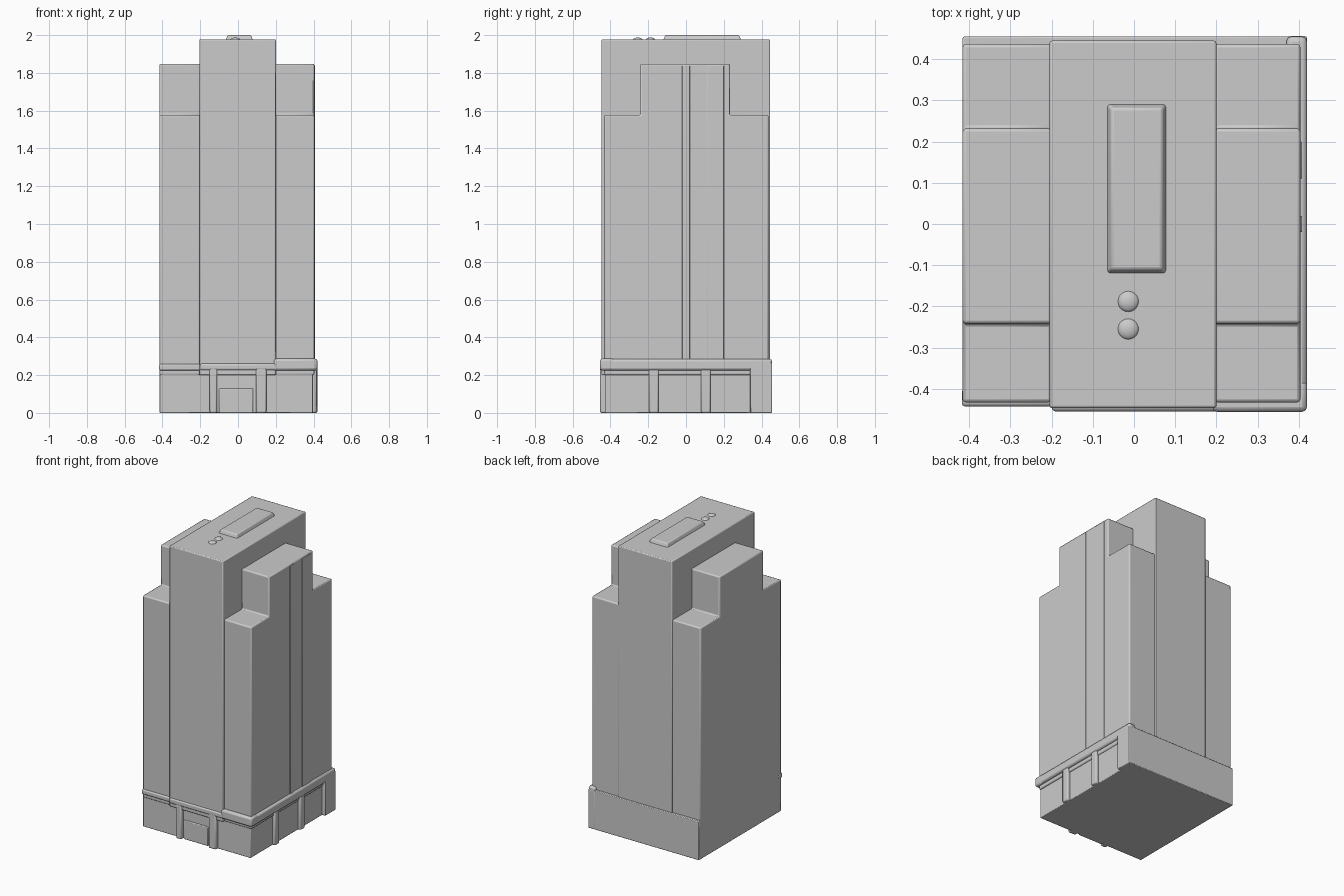
import bpy, bmesh
from mathutils import Vector

if "Cube" in bpy.data.objects:
    bpy.data.objects.remove(bpy.data.objects["Cube"])


def finish(name, bm, bevel=0.006, segments=2):
    bmesh.ops.recalc_face_normals(bm, faces=bm.faces)
    me = bpy.data.meshes.new(name)
    bm.to_mesh(me)
    bm.free()
    ob = bpy.data.objects.new(name, me)
    bpy.context.collection.objects.link(ob)
    if bevel:
        m = ob.modifiers.new("soft_edges", 'BEVEL')
        m.width, m.segments = bevel, segments
    bpy.ops.object.select_all(action='DESELECT')
    ob.select_set(True)
    bpy.context.view_layer.objects.active = ob
    bpy.ops.object.shade_smooth_by_angle(angle=0.6)
    return ob


def box(name, x, y, z, bevel=0.006, taper=0.0):
    bm = bmesh.new()
    bmesh.ops.create_cube(bm, size=1)
    for v in bm.verts:
        t = taper if v.co.z > 0 else 0
        cx, cy = sum(x) / 2, sum(y) / 2
        v.co = Vector((cx + v.co.x * (x[1] - x[0] - 2 * t),
                       cy + v.co.y * (y[1] - y[0] - 2 * t),
                       sum(z) / 2 + v.co.z * (z[1] - z[0])))
    return finish(name, bm, bevel)


def extrude_x(name, profile, x0, x1, bevel):
    bm = bmesh.new()
    f = bm.faces.new([bm.verts.new((x0, y, z)) for y, z in profile])
    ext = bmesh.ops.extrude_face_region(bm, geom=[f])["geom"]
    verts = [g for g in ext if isinstance(g, bmesh.types.BMVert)]
    bmesh.ops.translate(bm, verts=verts, vec=(x1 - x0, 0, 0))
    return finish(name, bm, bevel)


# Central tower slab
box("tower_core", (-0.205, 0.2), (-0.447, 0.445), (0.2, 1.977))

# Stepped side wings
step = [(-0.433, 0.2), (0.437, 0.2), (0.437, 1.577), (0.232, 1.577),
        (0.232, 1.848), (-0.242, 1.848), (-0.242, 1.577), (-0.433, 1.577)]
extrude_x("left_wing", step, -0.416, -0.2, 0.008)
extrude_x("right_wing", step, 0.195, 0.404, 0.008)

# Shallow ribs on the right wall
for i, (a, b) in enumerate([(-0.02, 0.02), (0.11, 0.20)]):
    box(f"wall_rib_{i}", (0.39, 0.408), (a, b), (0.25, 1.84), 0.003)

# Base body, recessed on the front and right
box("base_body", (-0.416, 0.396), (-0.43, 0.455), (0, 0.265), 0.004)

# Front and right string courses
box("front_band_right", (0.19, 0.42), (-0.456, -0.38), (0.225, 0.287), 0.012)
box("front_band_centre", (-0.2, 0.21), (-0.455, -0.4), (0.225, 0.262), 0.01)
box("front_band_left", (-0.418, -0.17), (-0.443, -0.4), (0.225, 0.258), 0.008)
box("right_band", (0.37, 0.42), (-0.456, 0.455), (0.225, 0.285), 0.012)

# Solid rear corner of the base
box("rear_corner_pier", (0.37, 0.42), (0.34, 0.456), (0, 0.265), 0.005)

# Ground floor pillars
for i, (a, b) in enumerate([(-0.15, -0.11), (0.095, 0.15)]):
    box(f"front_pillar_{i}", (a, b), (-0.455, -0.41), (0, 0.24), 0.008)
for i, (a, b) in enumerate([(-0.195, -0.145), (0.08, 0.13)]):
    box(f"right_pillar_{i}", (0.37, 0.416), (a, b), (0, 0.24), 0.008)

# Entrance panel
box("entrance_panel", (-0.1, 0.08), (-0.438, -0.41), (0, 0.13), 0.005)

# Roof housing and two small domed vents
box("roof_housing", (-0.067, 0.08), (-0.122, 0.293), (1.97, 2.0), 0.006, 0.012)
for i, y in enumerate((-0.188, -0.255)):
    bm = bmesh.new()
    bmesh.ops.create_uvsphere(bm, u_segments=20, v_segments=10, radius=0.026)
    for v in bm.verts:
        v.co = Vector((v.co.x - 0.014, v.co.y + y, v.co.z * 0.5 + 1.974))
    finish(f"roof_vent_{i}", bm, 0)
